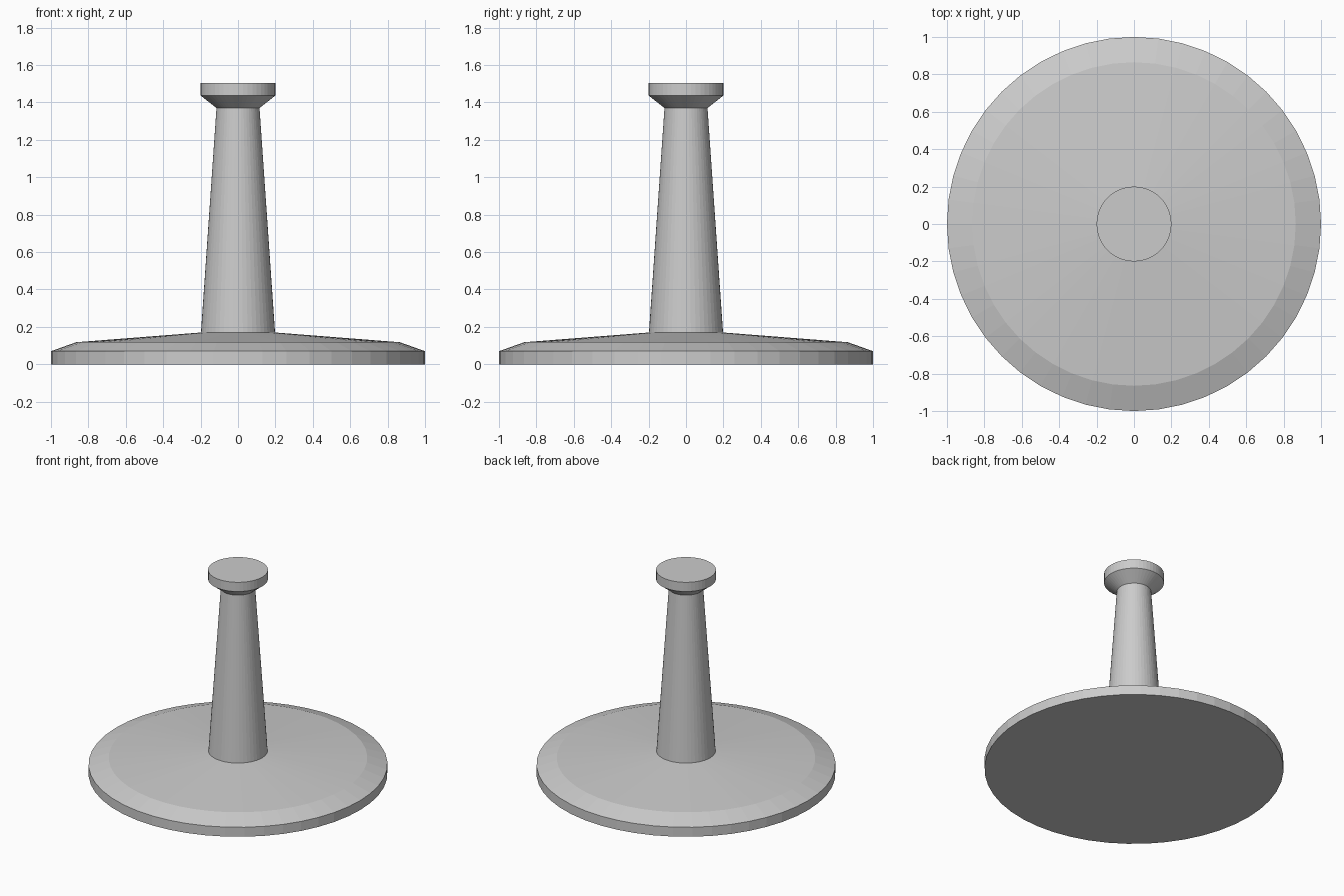
import bpy, bmesh
from math import cos, sin, tau

SEGMENTS = 48

cube = bpy.data.objects.get("Cube")
if cube:
    bpy.data.objects.remove(cube, do_unlink=True)

grey = bpy.data.materials.new("plain grey")
grey.use_nodes = True
colour = (0.6, 0.6, 0.6, 1)
grey.diffuse_color = colour
grey.node_tree.nodes["Principled BSDF"].inputs["Base Color"].default_value = colour


def turned_part(name, profile, cap_bottom=False, cap_top=False):
    """Turn a bottom-to-top (radius, height) profile around the z axis."""
    bm = bmesh.new()
    rings = [[bm.verts.new((r * cos(tau * i / SEGMENTS), r * sin(tau * i / SEGMENTS), z))
              for i in range(SEGMENTS)] for r, z in profile]
    for low, high in zip(rings, rings[1:]):
        for i in range(SEGMENTS):
            j = (i + 1) % SEGMENTS
            bm.faces.new((low[i], low[j], high[j], high[i]))
    if cap_bottom:
        bm.faces.new(rings[0][::-1])
    if cap_top:
        bm.faces.new(rings[-1])
    mesh = bpy.data.meshes.new(name)
    bm.to_mesh(mesh)
    bm.free()
    mesh.materials.append(grey)
    obj = bpy.data.objects.new(name, mesh)
    bpy.context.collection.objects.link(obj)
    return obj


# Wide round foot with a bevelled rim and a gently sloping top
turned_part("base_disc", [(1, 0), (1, 0.07), (0.865, 0.118), (0.198, 0.17)], cap_bottom=True)

# Tapered column
turned_part("column", [(0.198, 0.17), (0.115, 1.37)])

# Flared head with a flat top
turned_part("head", [(0.115, 1.37), (0.2, 1.437), (0.2, 1.505)], cap_top=True)
